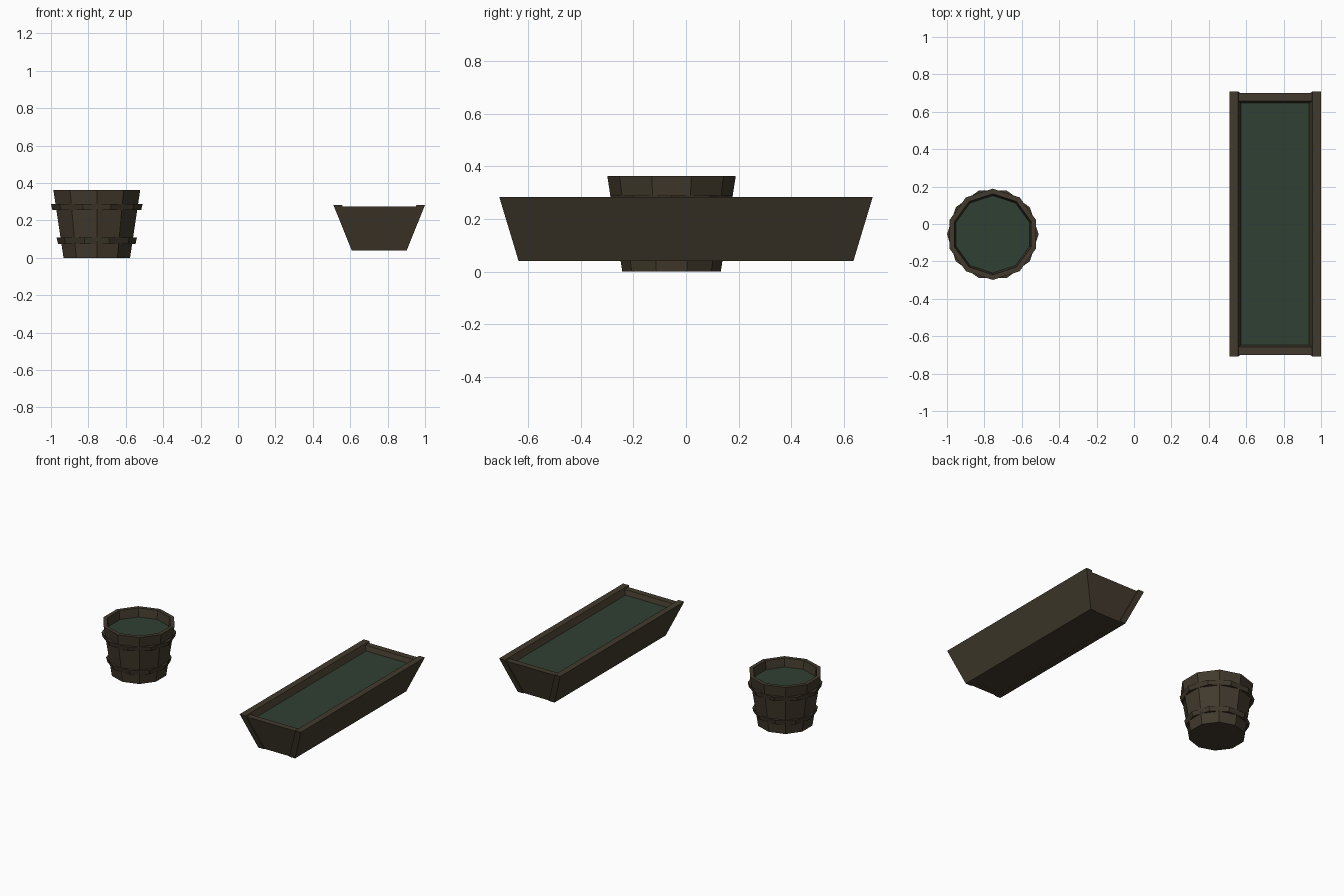
import bpy, math

if "Cube" in bpy.data.objects:
    bpy.data.objects.remove(bpy.data.objects["Cube"])

def material(name, rgb):
    m = bpy.data.materials.new(name)
    m.diffuse_color = (*rgb, 1)
    m.use_nodes = True
    m.node_tree.nodes["Principled BSDF"].inputs["Base Color"].default_value = m.diffuse_color
    return m

WOOD = material("dark_wood", (0.054, 0.042, 0.026))
HOOP = material("hoop_wood", (0.050, 0.039, 0.024))
WATER = material("murky_water", (0.030, 0.050, 0.032))

def add(name, verts, faces, mat):
    me = bpy.data.meshes.new(name)
    me.from_pydata(verts, [], faces)
    me.materials.append(mat)
    me.update()
    ob = bpy.data.objects.new(name, me)
    bpy.context.collection.objects.link(ob)
    return ob

CX, CY, N = -0.755, -0.055, 10

def lathe(name, profile, mat, turn=0.0, closed=False):
    """Revolve (radius, z) points around the bucket axis; caps the ends unless closed."""
    verts = []
    for r, z in profile:
        for i in range(N):
            a = math.pi / 2 + turn + 2 * math.pi * i / N
            verts.append((CX + r * math.cos(a), CY + r * math.sin(a), z))
    k = len(profile)
    faces = []
    for j in range(k if closed else k - 1):
        b, t = j * N, ((j + 1) % k) * N
        faces += [(b + i, b + (i + 1) % N, t + (i + 1) % N, t + i) for i in range(N)]
    if not closed:
        faces.append(tuple(reversed(range(N))))
        faces.append(tuple((k - 1) * N + i for i in range(N)))
    return add(name, verts, faces, mat)

# Bucket: staved cup, two hoops turned half a step, water
lathe("bucket_body", [(0.187, 0), (0.244, 0.363), (0.216, 0.363), (0.165, 0.03)], WOOD)
half = math.pi / N
lathe("bucket_lower_hoop", [(0.185, 0.075), (0.207, 0.075), (0.215, 0.108), (0.185, 0.108)],
      HOOP, half, True)
lathe("bucket_upper_hoop", [(0.215, 0.257), (0.238, 0.257), (0.245, 0.289), (0.215, 0.289)],
      HOOP, half, True)
lathe("bucket_water", [(0.200, 0.290), (0.209, 0.302)], WATER)

# Trough: flared planks
TX, Z0, Z1 = 0.755, 0.04, 0.283

def half_x(z):
    return 0.147 + 0.098 * (z - Z0) / (Z1 - Z0)

def half_y(z):
    return 0.636 + 0.073 * (z - Z0) / (Z1 - Z0)

def block(name, low, high, mat):
    """Six-sided block from (x0, x1, y0, y1, z) at the bottom and at the top."""
    verts = []
    for x0, x1, y0, y1, z in (low, high):
        verts += [(x0, y0, z), (x1, y0, z), (x1, y1, z), (x0, y1, z)]
    faces = [(3, 2, 1, 0), (4, 5, 6, 7)]
    faces += [(i, (i + 1) % 4, (i + 1) % 4 + 4, i + 4) for i in range(4)]
    return add(name, verts, faces, mat)

T = 0.046
for s, side in ((-1, "left"), (1, "right")):
    def plank(z):
        xs = sorted((TX + s * half_x(z), TX + s * (half_x(z) - T)))
        return (*xs, -half_y(z), half_y(z), z)
    block("trough_" + side + "_plank", plank(Z0), plank(Z1), WOOD)

for s, end in ((-1, "front"), (1, "back")):
    def panel(z):
        ys = sorted((s * (half_y(z) - 0.007), s * (half_y(z) - 0.05)))
        w = half_x(z) - T + 0.004
        return (TX - w, TX + w, *ys, z)
    block("trough_" + end + "_panel", panel(Z0), panel(0.274), WOOD)

def inner(z, gap):
    w, d = half_x(z) - gap, half_y(z) - gap
    return (TX - w, TX + w, -d, d, z)

block("trough_floor", inner(Z0 + 0.001, 0.02), inner(Z0 + 0.035, 0.02), WOOD)
block("trough_water", inner(0.228, 0.04), inner(0.240, 0.04), WATER)
